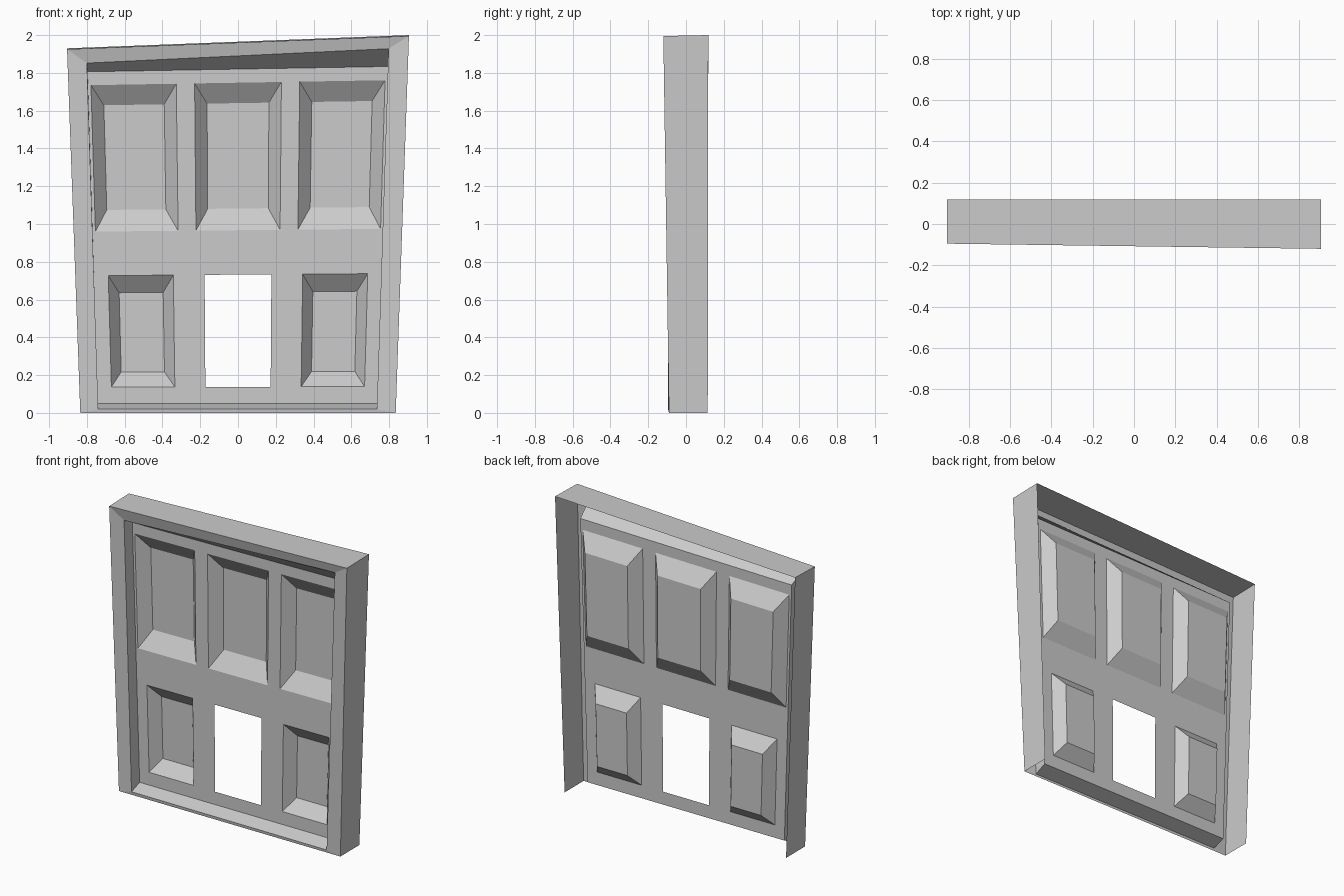
import bpy
import bmesh

cube = bpy.data.objects.get("Cube")
if cube:
    bpy.data.objects.remove(cube, do_unlink=True)

# One flat grey for everything
grey = bpy.data.materials.new("grey")
grey.use_nodes = True
color = (0.6, 0.6, 0.6, 1)
grey.diffuse_color = color
grey.node_tree.nodes["Principled BSDF"].inputs["Base Color"].default_value = color


def make_object(name, quads):
    """Build a sheet object from a list of four-corner faces."""
    bm = bmesh.new()
    for quad in quads:
        bm.faces.new([bm.verts.new(p) for p in quad])
    bmesh.ops.remove_doubles(bm, verts=bm.verts, dist=0.0005)
    mesh = bpy.data.meshes.new(name)
    bm.to_mesh(mesh)
    bm.free()
    mesh.materials.append(grey)
    obj = bpy.data.objects.new(name, mesh)
    bpy.context.collection.objects.link(obj)
    return obj


def bridge(a, b, sides=range(4)):
    """Faces between two four-corner loops."""
    return [(a[i], a[(i + 1) % 4], b[(i + 1) % 4], b[i]) for i in sides]


def warp(x, y, z):
    """Crooked look: narrower at the foot, rising towards +x."""
    return (x * (0.923 + 0.0387 * z), y, z + 0.0095 * x * z)


def rect(x0, x1, z0, z1, y):
    return [warp(x0, y, z0), warp(x1, y, z0), warp(x1, y, z1), warp(x0, y, z1)]


# Door leaf: two rows of three bays, sunk panels and one open window
DOOR_Y, PANEL_Y = 0.0, 0.075
HALF, BOTTOM, MIDDLE, TOP = 0.802, 0.05, 0.85, 1.82
rows = [
    # bay edges from the centre, row limits, bay limits, bevel: side, top, bottom
    ((0.186, 0.36, 0.722), (BOTTOM, 0.138, 0.732, MIDDLE), (0.058, 0.092, 0.08)),
    ((0.232, 0.33, 0.786), (MIDDLE, 0.967, 1.748, TOP), (0.066, 0.108, 0.115)),
]
leaf, panels = [], []
for row, (edges, zs, (side, above, below)) in enumerate(rows):
    xs = [-HALF] + [-e for e in reversed(edges)] + list(edges) + [HALF]
    for i in range(len(xs) - 1):
        for j in range(3):
            x0, x1, z0, z1 = xs[i], xs[i + 1], zs[j], zs[j + 1]
            outer = rect(x0, x1, z0, z1, DOOR_Y)
            if j != 1 or i % 2 == 0:
                leaf.append(outer)
            elif row == 1 or i != 3:
                inner = rect(x0 + side, x1 - side, z0 + below, z1 - above, PANEL_Y)
                panels += bridge(outer, inner) + [inner]
make_object("door_leaf", leaf)
make_object("sunk_panels", panels)

# Frame loops: bottom left, bottom right, top right, top left
outer_front = [(-0.835, -0.09, 0), (0.835, -0.09, 0),
               (0.905, -0.12, 1.995), (-0.905, -0.095, 1.925)]
outer_back = [(-0.835, 0.115, 0), (0.835, 0.115, 0),
              (0.905, 0.118, 2), (-0.905, 0.118, 1.93)]
inner_front = [(-0.74, -0.09, 0.02), (0.735, -0.095, 0.02),
               (0.797, -0.095, 1.928), (-0.8, -0.085, 1.852)]
door_edge = rect(-HALF, HALF, BOTTOM, TOP, DOOR_Y)

make_object("frame_walls", bridge(outer_back, outer_front, (1, 2, 3)))
make_object("frame_face", bridge(outer_front, inner_front))
make_object("frame_reveal", bridge(inner_front, door_edge, (1, 2, 3)))
make_object("sill", bridge(inner_front, door_edge, (0,)))
